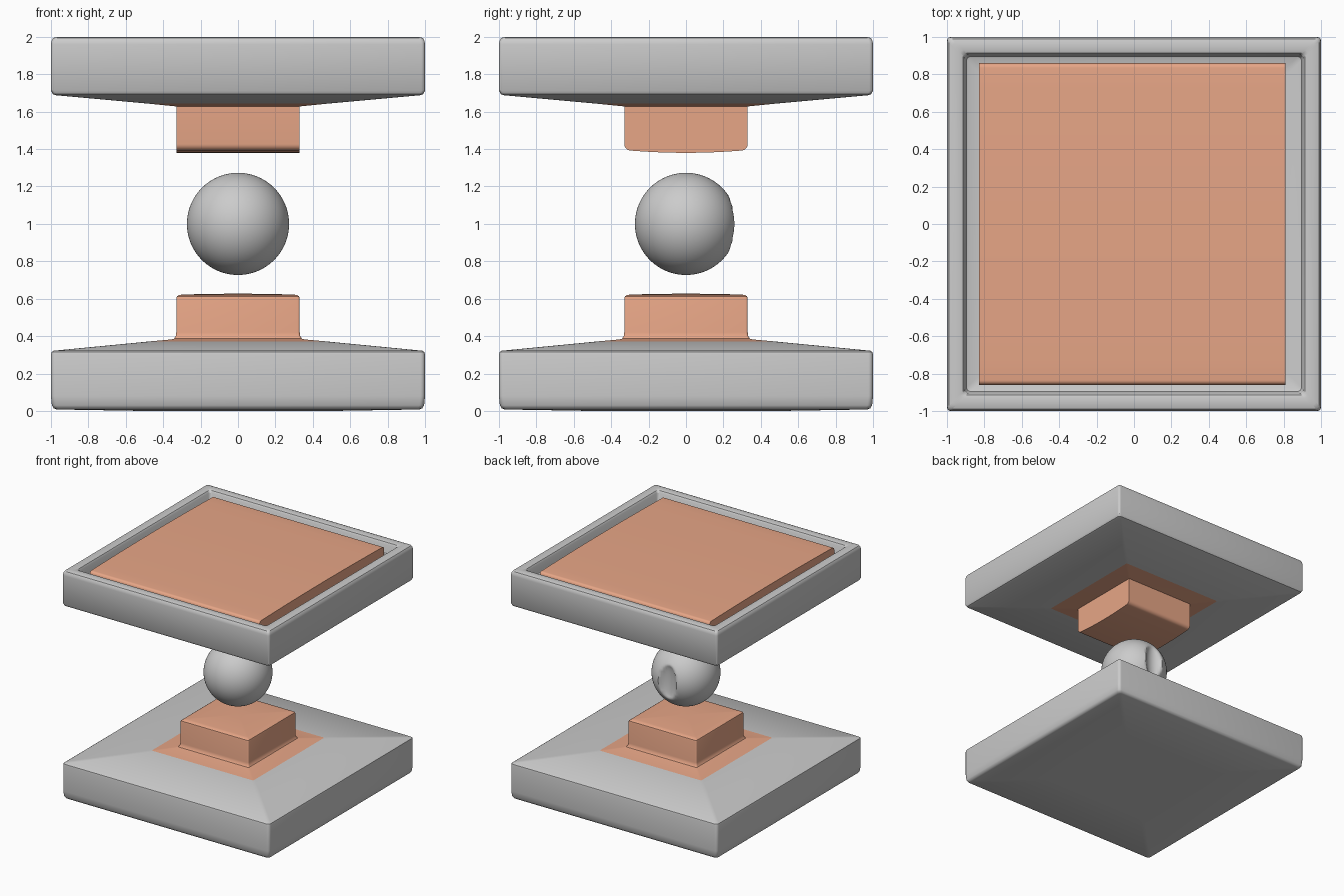
import bpy, bmesh, math

if "Cube" in bpy.data.objects:
    bpy.data.objects.remove(bpy.data.objects["Cube"])

copper = bpy.data.materials.new("copper")
copper.diffuse_color = (0.80, 0.38, 0.24, 1)
copper.use_nodes = True
copper.node_tree.nodes["Principled BSDF"].inputs["Base Color"].default_value = copper.diffuse_color


def finish(name, bm, mat=None, angle=35):
    bmesh.ops.recalc_face_normals(bm, faces=bm.faces)
    me = bpy.data.meshes.new(name)
    bm.to_mesh(me)
    bm.free()
    ob = bpy.data.objects.new(name, me)
    bpy.context.collection.objects.link(ob)
    if mat:
        me.materials.append(mat)
    bpy.ops.object.select_all(action='DESELECT')
    ob.select_set(True)
    bpy.context.view_layer.objects.active = ob
    bpy.ops.object.shade_smooth_by_angle(angle=math.radians(angle))
    return ob


def square_ring(bm, half, z, r, n=4):
    """Square ring with softly rounded corners."""
    verts = []
    for c in range(4):
        a0 = c * math.pi / 2
        cx = (half - r) * (1 if c in (0, 3) else -1)
        cy = (half - r) * (1 if c in (0, 1) else -1)
        for i in range(n + 1):
            a = a0 + i / n * math.pi / 2
            verts.append(bm.verts.new((cx + r * math.cos(a), cy + r * math.sin(a), z)))
    return verts


def square_loft(name, rings, r, mat=None, cap_start=False, cap_end=False):
    bm = bmesh.new()
    loops = [square_ring(bm, h, z, r) for h, z in rings]
    for a, b in zip(loops, loops[1:]):
        for i in range(len(a)):
            j = (i + 1) % len(a)
            bm.faces.new((a[i], a[j], b[j], b[i]))
    if cap_start:
        bm.faces.new(loops[0])
    if cap_end:
        bm.faces.new(loops[-1])
    return finish(name, bm, mat)


def crowned_block(name, x0, x1, half_y, z_flat, z_edge, z_crown, lip, mat):
    """Block along x whose far face is gently crowned across y with rounded edges."""
    pts = [(-half_y, z_flat)]
    for i in range(7):
        a = i / 6 * math.pi / 2
        d = (z_edge - z_flat) / abs(z_edge - z_flat)
        pts.append((-half_y + lip * (1 - math.cos(a)), z_edge - d * lip * (1 - math.sin(a))))
    inner = half_y - lip
    for i in range(1, 8):
        y = -inner + inner * i / 8
        pts.append((y, z_edge + (z_crown - z_edge) * (1 - (y / inner) ** 2)))
    pts += [(0, z_crown)] + [(-y, z) for y, z in reversed(pts)]
    bm = bmesh.new()
    face = bm.faces.new([bm.verts.new((x0, y, z)) for y, z in pts])
    ext = bmesh.ops.extrude_face_region(bm, geom=[face])
    # keep the start face as the end cap of the extrusion
    moved = [v for v in ext["geom"] if isinstance(v, bmesh.types.BMVert)]
    bmesh.ops.translate(bm, verts=moved, vec=(x1 - x0, 0, 0))
    return finish(name, bm, mat)


# lower base block with sloped top
square_loft("lower_base", [(0.5, 0.0), (0.97, 0.008), (0.985, 0.014), (0.995, 0.03), (1.0, 0.08),
                           (1.0, 0.30), (0.997, 0.314), (0.985, 0.322), (0.49, 0.37)],
            0.025, cap_start=True)

# lower copper stem with skirt and fillet
square_loft("lower_stem", [(0.49, 0.37), (0.36, 0.382), (0.342, 0.386), (0.333, 0.40), (0.33, 0.42),
                           (0.33, 0.60), (0.327, 0.612), (0.315, 0.62), (0.29, 0.623), (0.05, 0.627)],
            0.012, copper, cap_end=True)

# upper tray: sloped underside, rounded rim and recessed floor
square_loft("upper_tray", [(0.49, 1.644), (0.975, 1.688), (0.99, 1.694), (1.0, 1.712),
                           (1.0, 1.96), (0.997, 1.98), (0.988, 1.994), (0.97, 2.0),
                           (0.93, 2.0), (0.915, 1.995), (0.905, 1.98), (0.9, 1.92),
                           (0.895, 1.91), (0.885, 1.905), (0.80, 1.90)],
            0.02, cap_end=True)

# copper skirt below the tray
square_loft("upper_skirt", [(0.49, 1.644), (0.33, 1.628), (0.32, 1.627)], 0.012, copper)

# upper stem with crowned lower face
crowned_block("upper_stem", -0.33, 0.33, 0.33, 1.63, 1.392, 1.38, 0.035, copper)

# crowned pad lying in the tray
crowned_block("top_pad", -0.83, 0.81, 0.86, 1.90, 1.985, 1.995, 0.025, copper)

# ball with an oval dimple at the back
bm = bmesh.new()
bmesh.ops.create_uvsphere(bm, u_segments=96, v_segments=64, radius=0.273)
for v in bm.verts:
    if v.co.y > 0:
        e = (v.co.x / 0.085) ** 2 + (v.co.z / 0.145) ** 2
        if e < 1:
            v.co.y -= 0.06 * (1 - e) ** 0.8
    v.co.z += 1.0
finish("ball", bm, None, 60)
